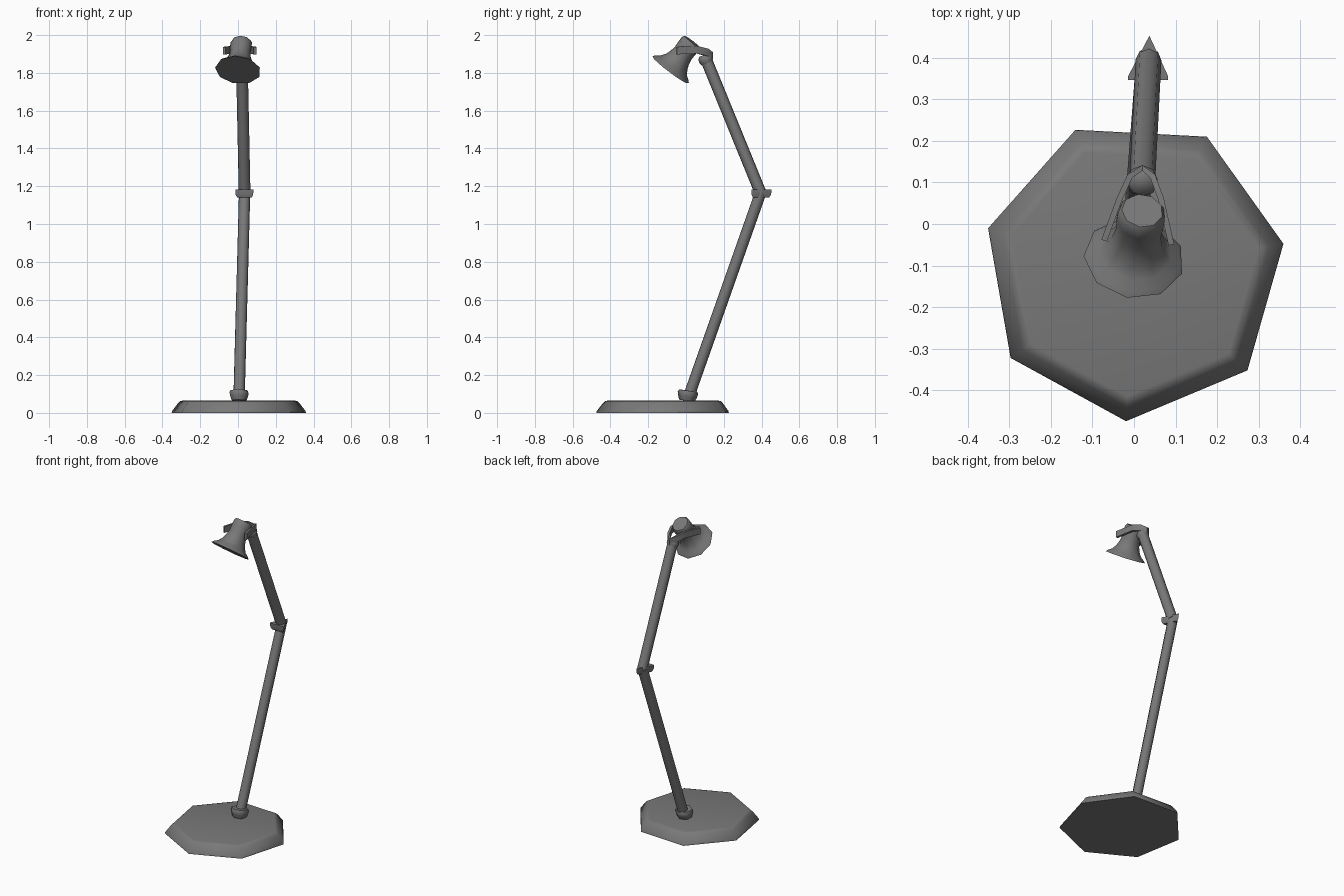
import bpy, bmesh, math
from mathutils import Vector, Matrix

cube = bpy.data.objects.get("Cube")
if cube:
    bpy.data.objects.remove(cube, do_unlink=True)

GREY = (0.19, 0.19, 0.19, 1)
metal = bpy.data.materials.new("dark_grey_metal")
metal.use_nodes = True
metal.diffuse_color = GREY
metal.node_tree.nodes["Principled BSDF"].inputs["Base Color"].default_value = GREY


def finish(name, bm, smooth=60):
    """Turn a bmesh into a shaded, coloured object."""
    bmesh.ops.recalc_face_normals(bm, faces=bm.faces)
    mesh = bpy.data.meshes.new(name)
    bm.to_mesh(mesh)
    bm.free()
    mesh.materials.append(metal)
    obj = bpy.data.objects.new(name, mesh)
    bpy.context.collection.objects.link(obj)
    bpy.ops.object.select_all(action='DESELECT')
    obj.select_set(True)
    bpy.context.view_layer.objects.active = obj
    bpy.ops.object.shade_smooth_by_angle(angle=math.radians(smooth))
    return obj


def loft(name, rings, smooth=60):
    """Skin a list of equal point rings and close both ends."""
    bm = bmesh.new()
    loops = [[bm.verts.new(p) for p in ring] for ring in rings]
    n = len(loops[0])
    for a, b in zip(loops, loops[1:]):
        for i in range(n):
            j = (i + 1) % n
            bm.faces.new((a[i], a[j], b[j], b[i]))
    bm.faces.new(loops[0][::-1])
    bm.faces.new(loops[-1])
    return finish(name, bm, smooth)


def turned(name, start, end, profile, sides, turn=0, smooth=60):
    """Revolve (fraction along axis, radius) pairs about the line start-end."""
    start, end = Vector(start), Vector(end)
    axis = end - start
    rot = axis.to_track_quat('Z', 'Y')
    rings = []
    for t, r in profile:
        rings.append([start + axis * t + rot @ Vector((r * math.cos(a), r * math.sin(a), 0))
                      for a in (math.radians(turn) + math.tau * i / sides for i in range(sides))])
    return loft(name, rings, smooth)


# Heptagonal foot with a sloping wall and softened top edge
turned("base", (0, -0.11, 0), (0, -0.11, 0.065),
       [(0, 0.365), (0.15, 0.363), (0.8, 0.33), (0.95, 0.32), (1, 0.305)], 7, 87, 45)

# Two straight arms
foot, elbow, wrist = (0.005, 0.005, 0.06), (0.035, 0.395, 1.165), (0.02, 0.105, 1.875)
turned("lower_arm", foot, elbow, [(0, 0.03), (1, 0.03)], 8)
turned("upper_arm", elbow, wrist, [(0, 0.031), (1, 0.031)], 8)

# Collar at the foot
turned("base_collar", (0.005, 0.005, 0.065), (0.006, 0.012, 0.118),
       [(0, 0.042), (0.4, 0.05), (0.75, 0.055), (1, 0.05)], 6, 30)

# Wedge shaped elbow joint, pointing backwards
rings = []
for z, s in ((1.14, 0.8), (1.155, 0.96), (1.182, 1.0)):
    outline = [(-0.048, -0.04), (0.048, -0.04), (0.048, -0.03), (0.003, 0.067), (-0.048, -0.03)]
    rings.append([(0.034 + x * s, 0.386 + y * s, z) for x, y in outline])
loft("elbow_joint", rings, 35)

# Knuckle where the upper arm meets the yoke
turned("wrist_joint", (0.02, 0.112, 1.85), (0.02, 0.095, 1.895),
       [(0, 0.031), (0.3, 0.037), (0.7, 0.037), (1, 0.026)], 8)

# Thin forked yoke holding the lamp head
path = [Vector(p) for p in ((-0.072, -0.04, 1.918), (-0.035, 0.06, 1.922), (-0.01, 0.115, 1.908),
                            (0.02, 0.135, 1.89), (0.045, 0.115, 1.908), (0.065, 0.06, 1.922),
                            (0.09, -0.05, 1.918))]
rings = []
for i, p in enumerate(path):
    way = path[min(i + 1, len(path) - 1)] - path[max(i - 1, 0)]
    side = Vector((way.y, -way.x, 0)).normalized() * 0.007
    up = Vector((0, 0, 0.02))
    rings.append([p + side + up, p - side + up, p - side - up, p + side - up])
loft("yoke", rings, 40)

# Flared lamp head with a flat closed mouth and a capped neck
turned("lamp_head", (0, -0.082, 1.815), (0.02, 0.032, 1.966),
       [(0, 0.122), (0.06, 0.112), (0.14, 0.09), (0.28, 0.072), (0.42, 0.062),
        (0.58, 0.056), (0.8, 0.058), (0.93, 0.058), (1, 0.05)], 9, 10, 50)
